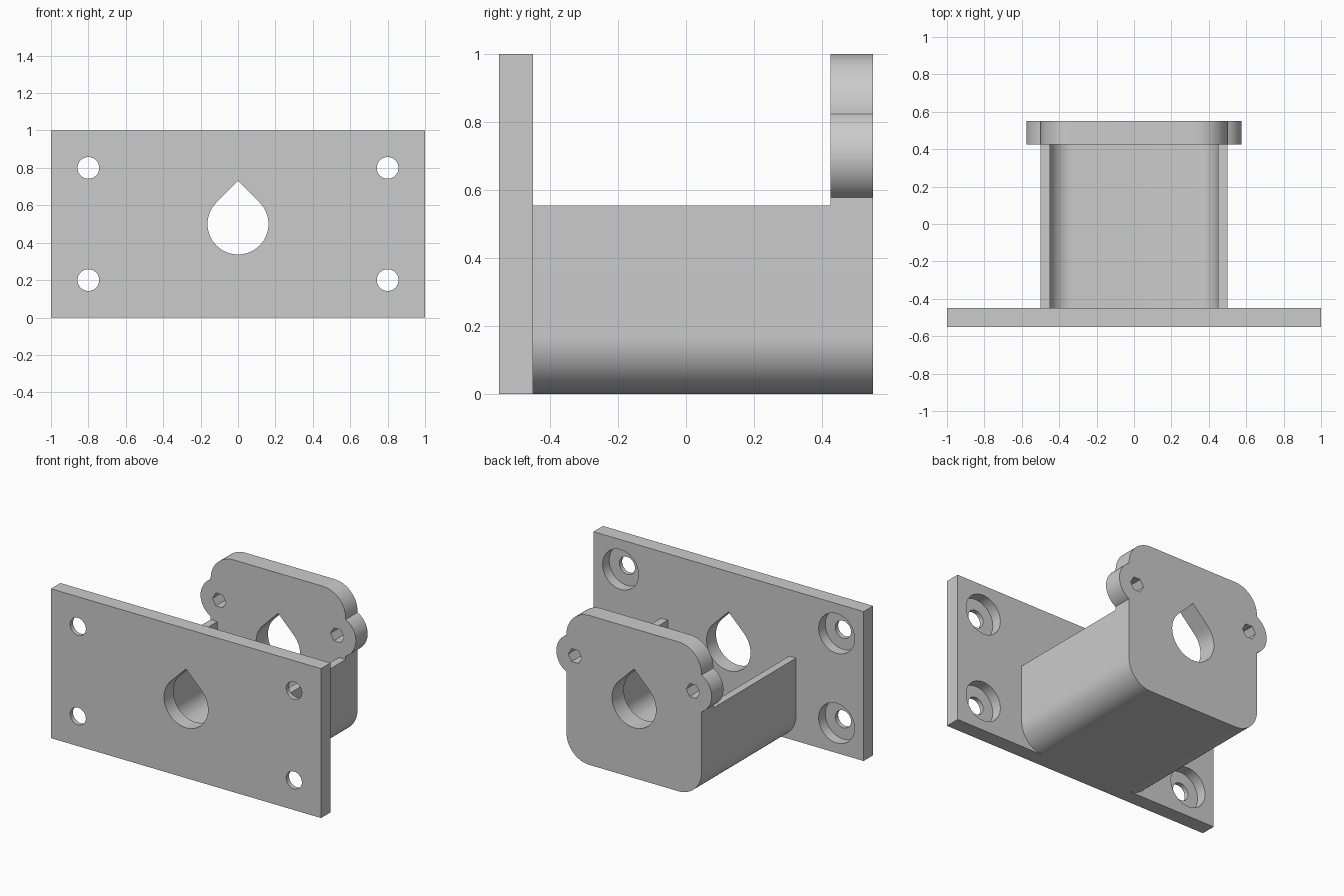
import bpy, bmesh, math

cube = bpy.data.objects.get("Cube")
if cube:
    bpy.data.objects.remove(cube, do_unlink=True)

grey = bpy.data.materials.new("plain grey")
grey.use_nodes = True
grey.diffuse_color = (0.6, 0.6, 0.6, 1)
grey.node_tree.nodes["Principled BSDF"].inputs["Base Color"].default_value = (0.6, 0.6, 0.6, 1)


def arc(cx, cz, r, a0, a1, n):
    """Points along an arc, angles in degrees."""
    angles = [math.radians(a0 + (a1 - a0) * i / n) for i in range(n + 1)]
    return [(cx + r * math.cos(a), cz + r * math.sin(a)) for a in angles]


def circle(cx, cz, r, n=48):
    return arc(cx, cz, r, 0, 360, n)[:-1]


def teardrop(cx, cz, r):
    return arc(cx, cz, r, 135, 405, 48) + [(cx, cz + r * math.sqrt(2))]


def mirrored(right):
    """Close a right-hand outline with its mirror image."""
    return right + [(-x, z) for x, z in reversed(right)]


def prism(name, points, y0, y1):
    """Extrude an x-z outline from y0 to y1."""
    bm = bmesh.new()
    face = bm.faces.new([bm.verts.new((x, y0, z)) for x, z in points])
    new = bmesh.ops.extrude_face_region(bm, geom=[face])["geom"]
    verts = [v for v in new if isinstance(v, bmesh.types.BMVert)]
    bmesh.ops.translate(bm, verts=verts, vec=(0, y1 - y0, 0))
    bmesh.ops.recalc_face_normals(bm, faces=bm.faces)
    mesh = bpy.data.meshes.new(name)
    bm.to_mesh(mesh)
    bm.free()
    mesh.materials.append(grey)
    obj = bpy.data.objects.new(name, mesh)
    bpy.context.collection.objects.link(obj)
    return obj


def select(obj):
    bpy.ops.object.select_all(action="DESELECT")
    obj.select_set(True)
    bpy.context.view_layer.objects.active = obj


def cut(obj, points, y0, y1):
    """Cut an outline through a part between y0 and y1."""
    cutter = prism("cutter", points, y0, y1)
    cutter.hide_render = True
    select(obj)
    mod = obj.modifiers.new("hole", "BOOLEAN")
    mod.operation = "DIFFERENCE"
    mod.solver = "EXACT"
    mod.object = cutter
    bpy.ops.object.modifier_apply(modifier=mod.name)
    bpy.data.objects.remove(cutter, do_unlink=True)


FRONT, PLATE_BACK, END_FRONT, BACK = -0.55, -0.45, 0.425, 0.55
CORNER, WALL, WALL_TOP = 0.17, 0.05, 0.555

# Mounting plate with counterbored screw holes and a central opening
plate = prism("mounting_plate", mirrored([(1, 0), (1, 1)]), FRONT, PLATE_BACK)
cut(plate, teardrop(0, 0.5, 0.163), -0.7, -0.3)
for x in (-0.8, 0.8):
    for z in (0.2, 0.8):
        cut(plate, circle(x, z, 0.133), FRONT + 0.03, -0.3)
        cut(plate, circle(x, z, 0.058), -0.7, -0.3)

# End plate: rounded square with a lobe on each side
LOBE_X, LOBE_Z, LOBE_R = 0.437, 0.7, 0.138
spread = math.degrees(math.acos((0.5 - LOBE_X) / LOBE_R))
side = (arc(0.5 - CORNER, CORNER, CORNER, -90, 0, 16)
        + arc(LOBE_X, LOBE_Z, LOBE_R, -spread, spread, 24)
        + arc(0.5 - CORNER, 1 - CORNER, CORNER, 0, 90, 16))
end = prism("end_plate", mirrored(side), END_FRONT, BACK)
cut(end, teardrop(0, 0.5, 0.163), 0.3, 0.7)
for x in (-LOBE_X, LOBE_X):
    cut(end, circle(x, LOBE_Z, 0.05, 6), 0.3, 0.7)

# Open-topped trough joining the two plates
outer = arc(0.5 - CORNER, CORNER, CORNER, -90, 0, 16) + [(0.5, WALL_TOP)]
inner = arc(0.5 - CORNER, CORNER, CORNER - WALL, -90, 0, 16) + [(0.5 - WALL, WALL_TOP)]
outline = ([(-x, z) for x, z in reversed(outer)] + outer
           + inner[::-1] + [(-x, z) for x, z in inner])
trough = prism("trough", outline, PLATE_BACK, END_FRONT)

for part in (plate, end, trough):
    select(part)
    bpy.ops.object.shade_smooth_by_angle(angle=math.radians(30))
